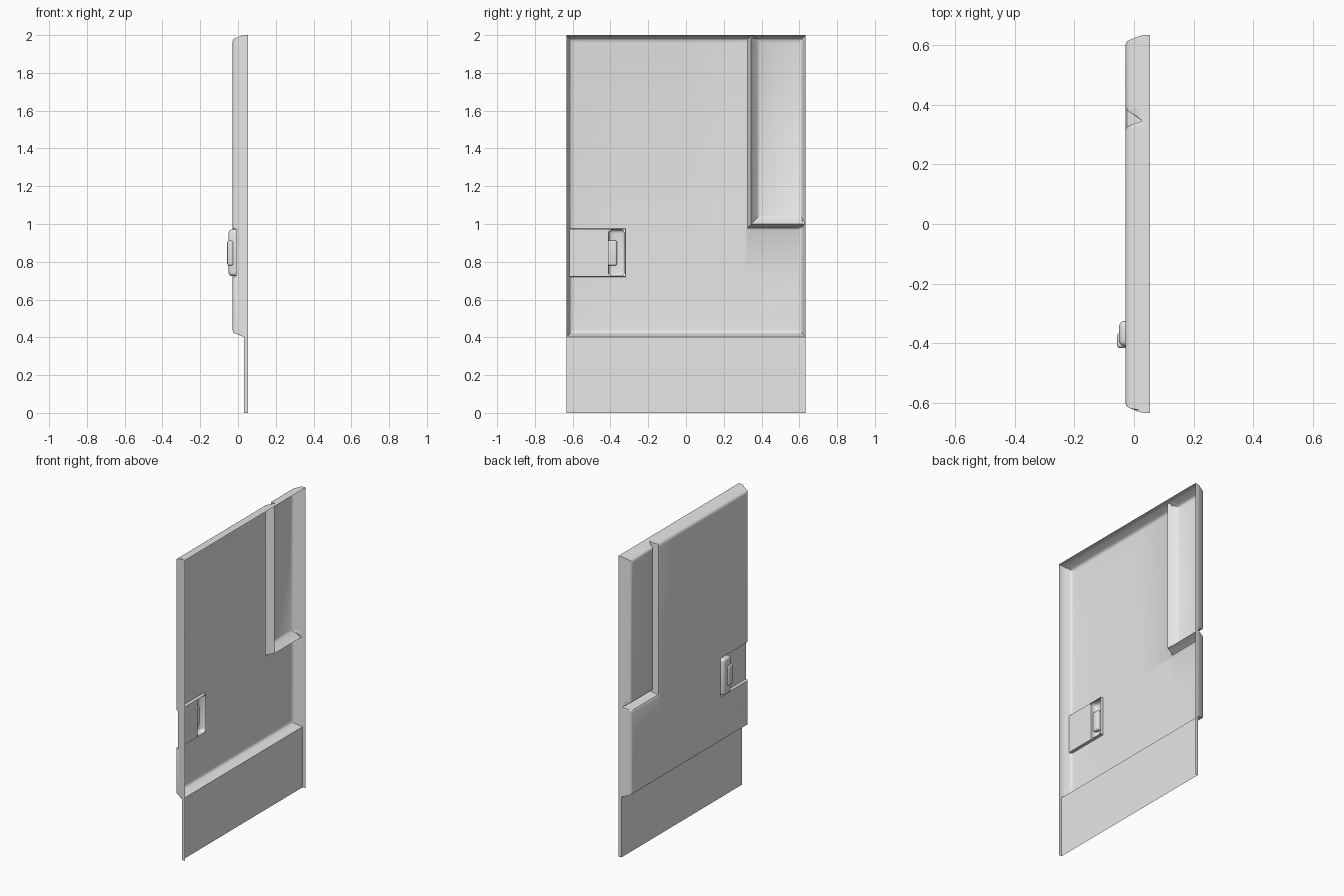
import bpy, bmesh, math
from mathutils import Vector

cube = bpy.data.objects.get("Cube")
if cube:
    bpy.data.objects.remove(cube, do_unlink=True)

grey = bpy.data.materials.new("light_grey")
grey.use_nodes = True
grey.diffuse_color = (0.8, 0.8, 0.8, 1)
grey.node_tree.nodes["Principled BSDF"].inputs["Base Color"].default_value = (0.8, 0.8, 0.8, 1)

HALF, TOP, SILL, BACK = 0.633, 2.0, 0.403, 0.054
SEAM_Y, SEAM_Z = 0.345, 1.0
REC_Y, REC_LOW, REC_HIGH, REC_X = -0.32, 0.72, 0.975, -0.01
WALL = 0.002
HANDLE = (-0.41, -0.324, 0.724, 0.971)   # y and z limits of the handle

# (distance from the rim, x) and (distance from the seam, x)
RIM = [(0, 0.032), (0.003, 0.02), (0.016, -0.013), (0.020, -0.022), (0.027, -0.027), (0.04, -0.029)]
SEAM = [(-0.03, -0.029), (-0.02, -0.024), (-0.012, -0.008), (0, 0.028), (0.032, -0.02), (0.045, -0.029)]


def along(profile, d):
    """Linear interpolation of a profile, clamped at both ends."""
    if d <= profile[0][0]:
        return profile[0][1]
    for (a, xa), (b, xb) in zip(profile, profile[1:]):
        if d <= b:
            return xa + (xb - xa) * (d - a) / (b - a)
    return profile[-1][1]


def depth(y, z):
    """x of the pressed panel at a point: rim, L-shaped seam and handle recess."""
    x = along(RIM, min(HALF - abs(y), TOP - z, z - SILL))
    x = max(x, along(SEAM, min(y - SEAM_Y, z - SEAM_Z)))
    inside = min(REC_Y - y, z - REC_LOW, REC_HIGH - z)
    return max(x, along([(0, -0.029), (WALL, REC_X)], inside))


def finish(bm, name, angle=35):
    mesh = bpy.data.meshes.new(name)
    bm.to_mesh(mesh)
    bm.free()
    mesh.materials.append(grey)
    ob = bpy.data.objects.new(name, mesh)
    bpy.context.collection.objects.link(ob)
    bpy.ops.object.select_all(action='DESELECT')
    ob.select_set(True)
    bpy.context.view_layer.objects.active = ob
    bpy.ops.object.shade_smooth_by_angle(angle=math.radians(angle))
    return ob


# Door panel: a thin pressed sheet with grid lines at every fold
rim = [d for d, _ in RIM]
seam = [d for d, _ in SEAM]
ys = sorted({round(v, 4) for v in
             [HALF - d for d in rim] + [d - HALF for d in rim] + [SEAM_Y + d for d in seam]
             + [REC_Y, REC_Y - WALL, HANDLE[0], HANDLE[1], 0, 0.01 - HALF]})
zs = sorted({round(v, 4) for v in
             [TOP - d for d in rim] + [SILL + d for d in rim] + [SEAM_Z + d for d in seam]
             + [REC_LOW, REC_LOW + WALL, REC_HIGH, REC_HIGH - WALL, HANDLE[2], HANDLE[3], 0]})

bm = bmesh.new()
grid = [[bm.verts.new((depth(y, z), y, z)) for z in zs] for y in ys]
for i in range(len(ys) - 1):
    for j in range(len(zs) - 1):
        cy, cz = (ys[i] + ys[i + 1]) / 2, (zs[j] + zs[j + 1]) / 2
        if HANDLE[0] < cy < HANDLE[1] and HANDLE[2] < cz < HANDLE[3]:
            continue
        a, b, c, d = grid[i][j], grid[i][j + 1], grid[i + 1][j + 1], grid[i + 1][j]
        mid = depth(cy, cz)
        err_ac = abs((a.co.x + c.co.x) / 2 - mid)
        err_bd = abs((b.co.x + d.co.x) / 2 - mid)
        if max(err_ac, err_bd) < 1e-5:
            bm.faces.new((a, b, c, d))
        elif err_ac <= err_bd:
            bm.faces.new((a, b, c))
            bm.faces.new((a, c, d))
        else:
            bm.faces.new((a, b, d))
            bm.faces.new((b, c, d))

# Straight flange round the top and both sides
outline = grid[0] + [col[-1] for col in grid[1:-1]] + grid[-1][::-1]
back = [bm.verts.new((BACK, v.co.y, v.co.z)) for v in outline]
for k in range(len(outline) - 1):
    bm.faces.new((outline[k], back[k], back[k + 1], outline[k + 1]))
bmesh.ops.recalc_face_normals(bm, faces=bm.faces)
if sum(f.normal.x * f.calc_area() for f in bm.faces) > 0:
    bmesh.ops.reverse_faces(bm, faces=bm.faces)
finish(bm, "door_panel")


def rounded_shell(name, low, high, radius, open_x):
    """Rounded box cut open on its inner side."""
    bm = bmesh.new()
    bmesh.ops.create_cube(bm, size=1)
    low, high = Vector(low), Vector(high)
    for v in bm.verts:
        v.co = Vector(((v.co[k] + 0.5) * (high[k] - low[k]) + low[k]) for k in range(3))
    bmesh.ops.bevel(bm, geom=bm.edges[:], offset=radius, segments=4, profile=0.5, affect='EDGES')
    bmesh.ops.bisect_plane(bm, geom=bm.verts[:] + bm.edges[:] + bm.faces[:],
                           plane_co=(open_x, 0, 0), plane_no=(1, 0, 0), clear_outer=True)
    return finish(bm, name, 50)


# Handle housing and the small grip on its face
rounded_shell("handle", (-0.05, HANDLE[0], HANDLE[2]), (0.04, HANDLE[1], HANDLE[3]), 0.02, REC_X)
rounded_shell("handle_grip", (-0.057, -0.415, 0.78), (-0.024, -0.365, 0.912), 0.01, -0.02)
